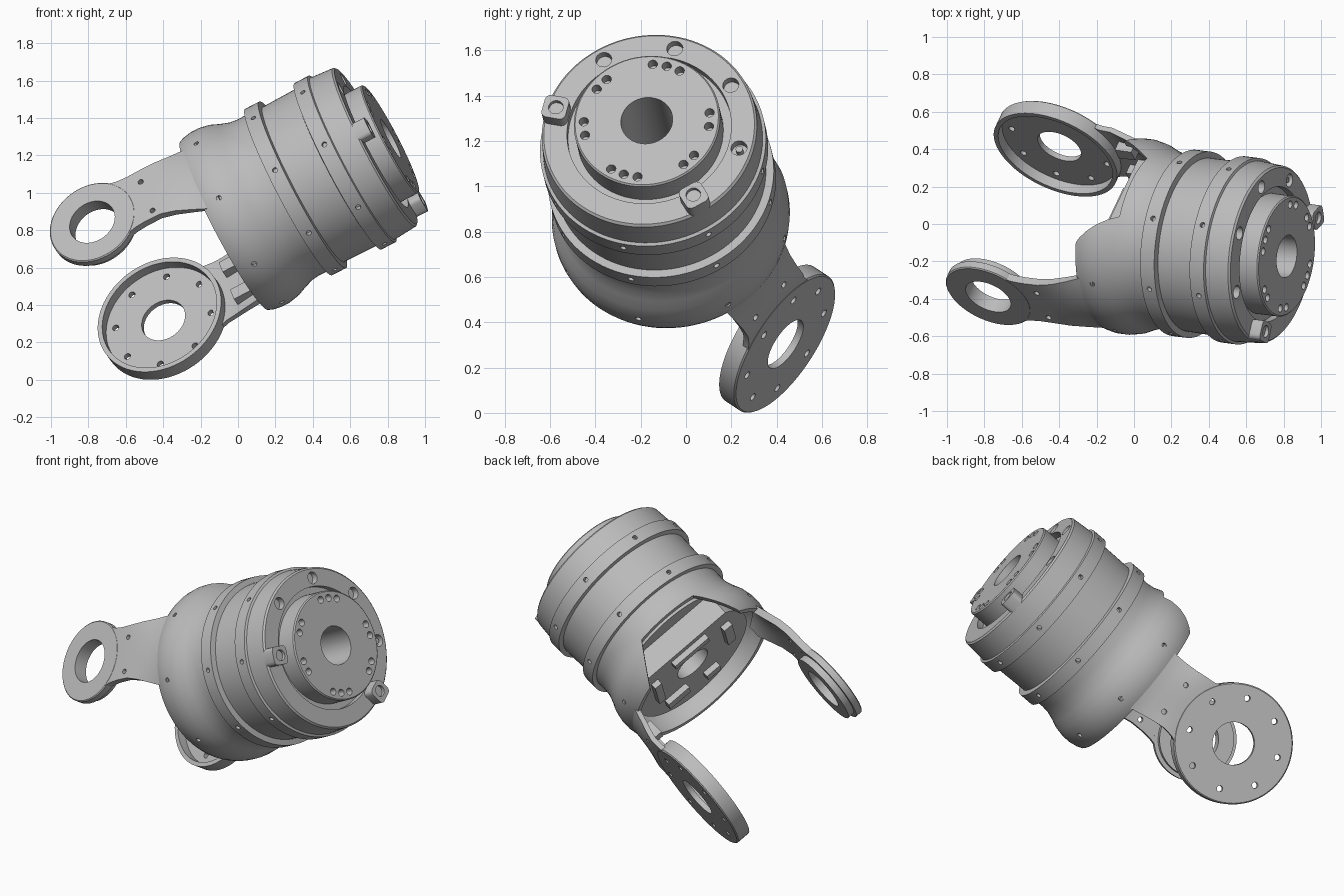
import bpy, bmesh
from math import pi, sqrt, radians, cos, sin
from mathutils import Matrix, Vector

cube = bpy.data.objects.get("Cube")
if cube:
    bpy.data.objects.remove(cube)

grey = bpy.data.materials.new("machined_grey")
grey.use_nodes = True
colour = (0.5, 0.5, 0.5, 1)
grey.diffuse_color = colour
grey.node_tree.nodes["Principled BSDF"].inputs["Base Color"].default_value = colour

# Local frame: Z runs along the housing axis, X across the fork, origin at the hub face
axis = Vector((0.88, -0.116, 0.46)).normalized()
side = Vector((0.35, 0.78, -0.518))
side = (side - axis * side.dot(axis)).normalized()
up = axis.cross(side)
FRAME = Matrix((side, up, axis)).transposed().to_4x4()
FRAME.translation = (0.808, -0.172, 1.285)
DISC_T, DISC_Y = -1.575, 0.02
EIGHT = [22.5 + 45 * k for k in range(8)]


def finish(name, bm, cutter=None, thickness=0):
    """Turn a bmesh into an object, with an optional shell and cut, then shade it."""
    bmesh.ops.recalc_face_normals(bm, faces=bm.faces)
    mesh = bpy.data.meshes.new(name)
    bm.to_mesh(mesh)
    bm.free()
    mesh.transform(FRAME)
    mesh.materials.append(grey)
    ob = bpy.data.objects.new(name, mesh)
    bpy.context.collection.objects.link(ob)
    if thickness:
        mod = ob.modifiers.new("shell", 'SOLIDIFY')
        mod.thickness = thickness
        mod.offset = -1
    if cutter:
        mod = ob.modifiers.new("cut", 'BOOLEAN')
        mod.operation = 'DIFFERENCE'
        mod.solver = 'EXACT'
        mod.object = cutter
    if ob.modifiers:
        graph = bpy.context.evaluated_depsgraph_get()
        ob.data = bpy.data.meshes.new_from_object(ob.evaluated_get(graph))
        ob.modifiers.clear()
    if cutter:
        bpy.data.objects.remove(cutter)
    bpy.ops.object.select_all(action='DESELECT')
    ob.select_set(True)
    bpy.context.view_layer.objects.active = ob
    bpy.ops.object.shade_smooth_by_angle(angle=radians(32))
    return ob


def lathe(profile, steps=96, matrix=None):
    """Spin a closed (radius, height) profile around Z."""
    bm = bmesh.new()
    verts = [bm.verts.new((r, 0, t)) for r, t in profile]
    edges = [bm.edges.new((verts[i - 1], v)) for i, v in enumerate(verts)]
    bmesh.ops.spin(bm, geom=verts + edges, cent=(0, 0, 0), axis=(0, 0, 1),
                   angle=2 * pi, steps=steps)
    bmesh.ops.remove_doubles(bm, verts=bm.verts, dist=1e-5)
    if matrix:
        bm.transform(matrix)
    return bm


def rod(bm, centre, direction, radius, depth):
    turn = Vector((0, 0, 1)).rotation_difference(Vector(direction)).to_matrix().to_4x4()
    bmesh.ops.create_cone(bm, cap_ends=True, segments=16, radius1=radius, radius2=radius,
                          depth=depth, matrix=Matrix.Translation(centre) @ turn)


def box(bm, centre, size, spin=0):
    bmesh.ops.create_cube(bm, size=1, matrix=Matrix.Translation(centre)
                          @ Matrix.Rotation(spin, 4, 'Z') @ Matrix.Diagonal((*size, 1)))


def polar(r, degrees, t):
    a = radians(degrees)
    return Vector((r * cos(a), r * sin(a), t))


def as_cutter(bm):
    ob = finish("cutter", bm)
    ob.hide_render = True
    return ob


# Housing: hub, recess, flange, two raised bands and a core with a flat on its upper side
holes = bmesh.new()
for a in (97, 110, 123, 29, 43, -3, -16, -60, -73, -86, 216, 230, 168, 181):
    rod(holes, polar(0.28, a, 0), (0, 0, 1), 0.021, 0.09)
for a in EIGHT[:4]:
    rod(holes, polar(0.415, a, -0.08), (0, 0, 1), 0.036, 0.08)
    rod(holes, polar(0.415, a, -0.13), (0, 0, 1), 0.016, 0.08)
for a in EIGHT:
    for t in (-0.265, -0.565):
        rod(holes, polar(0.5, a, t), polar(1, a, 0), 0.014, 0.05)
box(holes, (0, 0.39, -0.87), (0.8, 0.2, 0.2))
housing = lathe([(0.115, 0.01), (0.318, 0.01), (0.325, 0.003), (0.325, -0.12),
                 (0.365, -0.12), (0.365, -0.08), (0.468, -0.08), (0.478, -0.09),
                 (0.488, -0.22), (0.502, -0.225), (0.502, -0.31), (0.472, -0.315),
                 (0.468, -0.52), (0.502, -0.525), (0.502, -0.61), (0.415, -0.615),
                 (0.415, -0.92), (0.115, -0.92)])
finish("housing", housing, as_cutter(holes))

# Bell: flared rear skirt with a tapered notch on its upper side
notch = bmesh.new()
for y in (0.17, 0.75):
    for x, t in ((0.38, -1.05), (0.2, -0.77)):
        for s in (-1, 1):
            notch.verts.new((s * x, y, t))
bmesh.ops.convex_hull(notch, input=notch.verts)
for a in EIGHT[3:] + EIGHT[:1]:
    rod(notch, polar(0.53, a, -0.9), polar(1, a, 0), 0.014, 0.05)
bell = lathe([(0.472, -0.61), (0.47, -0.67), (0.476, -0.72), (0.493, -0.77), (0.514, -0.82),
              (0.526, -0.88), (0.526, -0.93), (0.518, -0.975), (0.508, -1.0), (0.478, -1.0),
              (0.49, -0.93), (0.488, -0.87), (0.46, -0.78), (0.425, -0.72), (0.41, -0.61)])
finish("bell", bell, as_cutter(notch))

# Clamp tabs on the flange
tab_holes = bmesh.new()
tabs = bmesh.new()
for a in (204, -22.5):
    box(tabs, polar(0.423, a, -0.065), (0.11, 0.11, 0.1), radians(a))
    rod(tab_holes, polar(0.42, a, 0), (0, 0, 1), 0.033, 0.07)
uprights = [e for e in tabs.edges if abs(e.verts[0].co.z - e.verts[1].co.z) > 0.05]
bmesh.ops.bevel(tabs, geom=uprights, offset=0.025, segments=3, profile=0.5, affect='EDGES')
finish("clamp_tabs", tabs, as_cutter(tab_holes))

# Connectors on the rear plate
plugs = bmesh.new()
for x, y, w, h in ((0, 0.22, 0.26, 0.05), (-0.27, 0.05, 0.06, 0.22), (0.27, 0.06, 0.05, 0.24),
                   (0.16, -0.2, 0.16, 0.07), (-0.1, -0.25, 0.1, 0.06)):
    box(plugs, (x, y, -0.93), (w, h, 0.05))
finish("rear_connectors", plugs)


def disc_matrix(sign):
    """Turn lathe height into the outward direction of one fork side."""
    return Matrix.Translation((0, DISC_Y, DISC_T)) @ Matrix.Rotation(sign * pi / 2, 4, 'Y')


def arm_neck(name, sign, stations, flat_x, thickness, bolts):
    """Strip that follows the bell's curve and flattens towards the disc."""
    bm = bmesh.new()
    n = 12
    rows = []
    for t, half, radius, flat in stations:
        row = []
        for j in range(n + 1):
            y = half * (2 * j / n - 1)
            x = sqrt(radius ** 2 - y ** 2) * (1 - flat) + flat_x * flat
            row.append(bm.verts.new((sign * x, y + DISC_Y * flat, t)))
        rows.append(row)
    for a, b in zip(rows, rows[1:]):
        for j in range(n):
            bm.faces.new((a[j], a[j + 1], b[j + 1], b[j]))
    # Keep the outer side facing out so the shell grows inward
    bmesh.ops.recalc_face_normals(bm, faces=bm.faces)
    outward = sum(f.normal.x for f in bm.faces) * sign
    cut = bmesh.new()
    for y, t in bolts:
        rod(cut, (sign * 0.5, y, t), (1, 0, 0), 0.015, 0.2)
    finish(name, bm, as_cutter(cut), thickness if outward > 0 else -thickness)


# Front fork arm with its ring end
arm_neck("front_arm_neck", -1,
         [(-0.9, 0.225, 0.521, 0), (-0.98, 0.215, 0.515, 0), (-1.06, 0.195, 0.517, 0.3),
          (-1.14, 0.178, 0.522, 0.7), (-1.22, 0.165, 0.526, 1), (-1.31, 0.163, 0.526, 1),
          (-1.37, 0.168, 0.526, 1), (-1.41, 0.178, 0.526, 1)],
         0.529, 0.043, [(0.11, -1.25), (-0.1, -1.25)])
finish("front_arm_ring", lathe([(0.13, 0.53), (0.24, 0.53), (0.246, 0.524), (0.246, 0.485),
                                (0.222, 0.485), (0.222, 0.445), (0.13, 0.445)],
                               64, disc_matrix(-1)))

# Back fork arm with its cup end, open towards the other arm
arm_neck("back_arm_neck", 1,
         [(-0.9, 0.215, 0.521, 0), (-0.98, 0.208, 0.515, 0), (-1.06, 0.198, 0.517, 0.3),
          (-1.14, 0.193, 0.522, 0.7), (-1.2, 0.194, 0.53, 1), (-1.26, 0.2, 0.53, 1),
          (-1.31, 0.218, 0.53, 1)],
         0.533, 0.03, [(0.1, -1.14), (-0.1, -1.14)])
cup_holes = bmesh.new()
for a in EIGHT:
    p = polar(0.275, a, 0)
    rod(cup_holes, (0.52, p.y + DISC_Y, p.x + DISC_T), (1, 0, 0), 0.018, 0.1)
finish("back_arm_cup", lathe([(0.125, 0.535), (0.348, 0.535), (0.355, 0.528), (0.355, 0.445),
                              (0.329, 0.445), (0.329, 0.503), (0.125, 0.503)],
                             72, disc_matrix(1)), as_cutter(cup_holes))

# Blocks on the inner side of the back arm
blocks = bmesh.new()
for y in (-0.09, 0.11):
    box(blocks, (0.475, y, -1.12), (0.07, 0.07, 0.1))
finish("back_arm_blocks", blocks)
